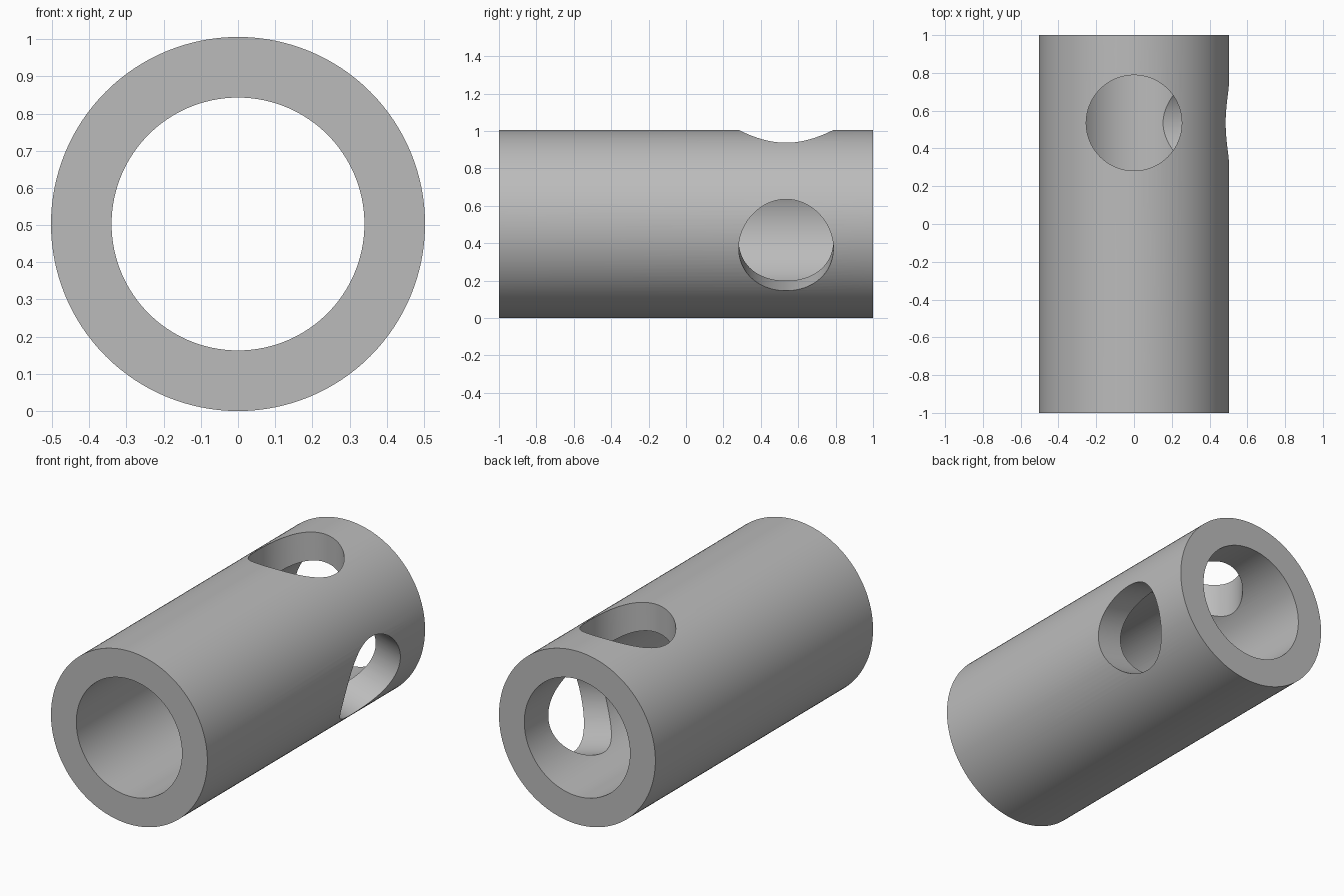
import bpy, bmesh
from math import radians, sin, cos
from mathutils import Matrix, Vector

cube = bpy.data.objects.get("Cube")
if cube:
    bpy.data.objects.remove(cube, do_unlink=True)

OUTER, INNER, HOLE = 0.503, 0.34, 0.253
HOLE_Y = 0.535
SEGMENTS = 128

metal = bpy.data.materials.new("plain grey")
metal.use_nodes = True
GREY = (0.5, 0.5, 0.5, 1)
metal.diffuse_color = GREY
metal.node_tree.nodes["Principled BSDF"].inputs["Base Color"].default_value = GREY


def make_cylinder(name, radius, start, end):
    """Closed cylinder between two points."""
    axis = end - start
    bm = bmesh.new()
    bmesh.ops.create_cone(
        bm, cap_ends=True, segments=SEGMENTS, radius1=radius, radius2=radius,
        depth=axis.length,
        matrix=Matrix.Translation((start + end) / 2)
        @ axis.to_track_quat("Z", "Y").to_matrix().to_4x4())
    mesh = bpy.data.meshes.new(name)
    bm.to_mesh(mesh)
    bm.free()
    mesh.materials.append(metal)
    obj = bpy.data.objects.new(name, mesh)
    bpy.context.collection.objects.link(obj)
    return obj


def cut(target, cutter):
    """Subtract the cutter, then discard it."""
    mod = target.modifiers.new("cut", "BOOLEAN")
    mod.operation = "DIFFERENCE"
    mod.solver = "EXACT"
    mod.object = cutter
    cutter.hide_render = True
    bpy.context.view_layer.objects.active = target
    bpy.ops.object.modifier_apply(modifier=mod.name)
    bpy.data.objects.remove(cutter, do_unlink=True)


# Tube body with a through bore
tube = make_cylinder("tube", OUTER, Vector((0, -1, OUTER)), Vector((0, 1, OUTER)))
cut(tube, make_cylinder("bore_cutter", INNER,
                        Vector((0, -1.2, OUTER)), Vector((0, 1.2, OUTER))))

# Round holes through one wall: one on top, one on the side tipped downward
centre = Vector((0, HOLE_Y, OUTER))
for name, degrees in (("top_hole_cutter", 0), ("side_hole_cutter", 105)):
    angle = radians(degrees)
    outward = Vector((sin(angle), 0, cos(angle)))
    cut(tube, make_cylinder(name, HOLE, centre, centre + outward * 0.8))

# Smooth walls with crisp rims
bpy.ops.object.select_all(action="DESELECT")
tube.select_set(True)
bpy.context.view_layer.objects.active = tube
bpy.ops.object.shade_smooth_by_angle(angle=radians(30))
